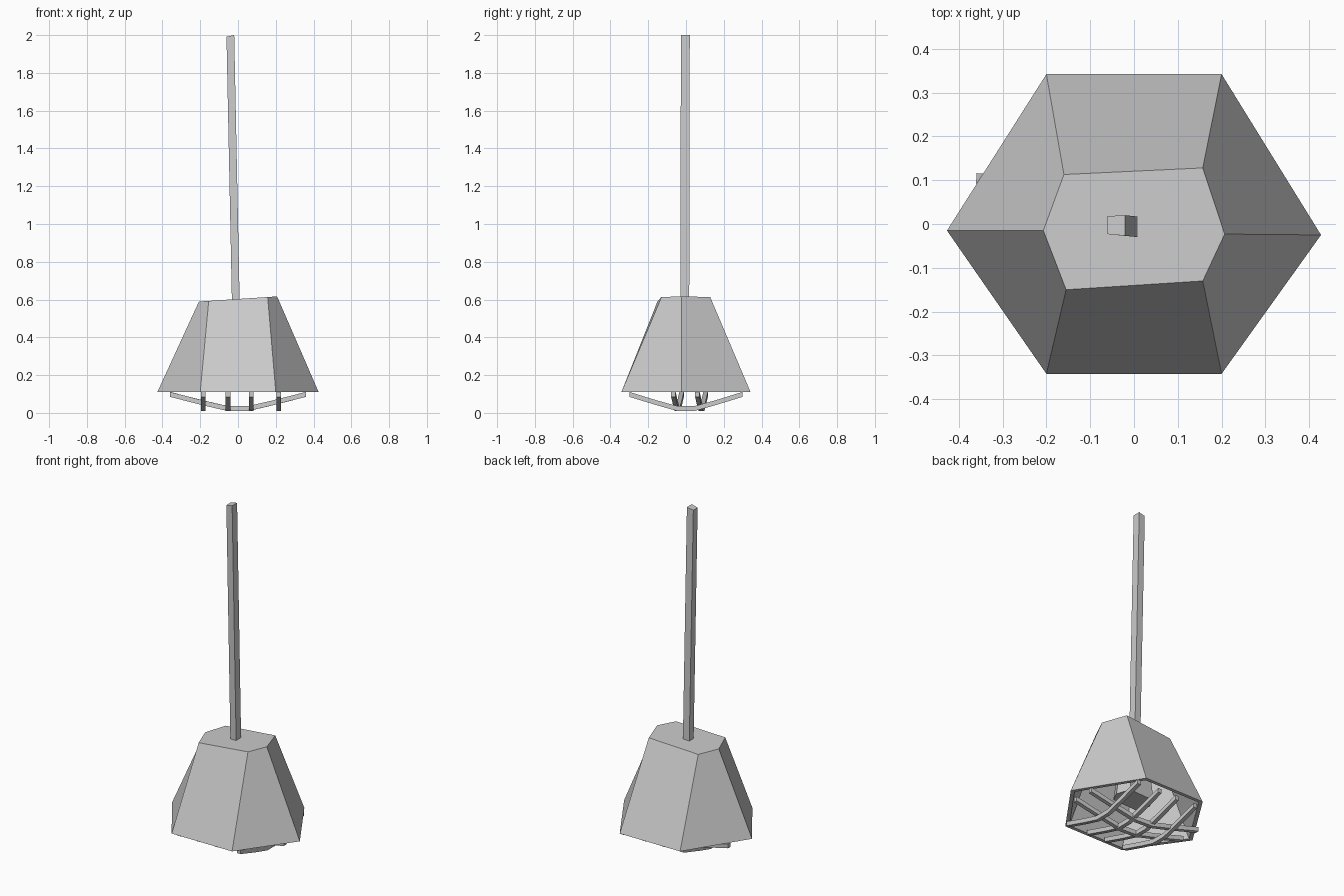
import bpy, bmesh
from mathutils import Vector

cube = bpy.data.objects.get("Cube")
if cube:
    bpy.data.objects.remove(cube, do_unlink=True)

grey = bpy.data.materials.new("plain grey")
grey.use_nodes = True
grey.diffuse_color = (0.6, 0.6, 0.6, 1)
grey.node_tree.nodes["Principled BSDF"].inputs["Base Color"].default_value = grey.diffuse_color


def loft(name, rings, cap_start=True, cap_end=True):
    """Skin a list of equal-length rings of points."""
    bm = bmesh.new()
    loops = [[bm.verts.new(p) for p in ring] for ring in rings]
    for a, b in zip(loops, loops[1:]):
        for i in range(len(a)):
            j = (i + 1) % len(a)
            bm.faces.new((a[i], a[j], b[j], b[i]))
    if cap_start:
        bm.faces.new(loops[0][::-1])
    if cap_end:
        bm.faces.new(loops[-1])
    bmesh.ops.recalc_face_normals(bm, faces=bm.faces[:])
    mesh = bpy.data.meshes.new(name)
    bm.to_mesh(mesh)
    bm.free()
    mesh.materials.append(grey)
    obj = bpy.data.objects.new(name, mesh)
    bpy.context.collection.objects.link(obj)
    return obj


def bar(name, path, width, depth):
    """Bent rectangular rod following a path that is mostly along x or y."""
    along = Vector(path[-1]) - Vector(path[0])
    side = Vector((along.y, -along.x, 0)).normalized() * width / 2
    up = Vector((0, 0, depth / 2))
    rings = [[Vector(p) + s * side + t * up for s, t in ((-1, -1), (1, -1), (1, 1), (-1, 1))]
             for p in path]
    return loft(name, rings)


# Hexagonal hollow shade with a slightly tilted top
rim = [(0.2, 0.342), (-0.2, 0.342), (-0.427, -0.015), (-0.2, -0.342), (0.2, -0.342), (0.427, -0.025)]
crown = [(0.157, 0.128), (-0.16, 0.113), (-0.207, -0.015), (-0.155, -0.15), (0.157, -0.13), (0.207, -0.023)]


def ring(points, scale, z, slope=0):
    return [(x * scale, y * scale, z + slope * x) for x, y in points]


loft("shade", [ring(crown, 1, 0.603, 0.066), ring(rim, 1, 0.11),
               ring(rim, 0.94, 0.11), ring(crown, 0.9, 0.58, 0.066)])

# Faceted lamp inside the shade
loft("lamp", [ring(crown, 0.55, 0.2), ring(crown, 0.3, 0.585)])

# Leaning square hanging pole
foot = [(-0.032, -0.026), (0.009, -0.03), (0.009, 0.017), (-0.032, 0.015)]
loft("hanging_pole", [[(x, y, 0.58) for x, y in foot],
                      [(x - 0.029, y + 0.003, 2.0 + 0.2 * (x - 0.009)) for x, y in foot]])

# Sagging guard bars: profile of position along the bar and height
sag = [(-1, 0.098), (-0.5, 0.052), (-0.15, 0.023), (0.15, 0.023), (0.5, 0.052), (1, 0.098)]
for n, x in enumerate((-0.183, -0.053, 0.069, 0.215)):
    bar(f"guard_bar_lengthwise_{n + 1}", [(x, 0.3 * t, z) for t, z in sag], 0.024, 0.026)
for n, y in enumerate((-0.045, 0.082)):
    bar(f"guard_bar_crosswise_{n + 1}",
        [(0.36 * t, y - 0.022 * t, z) for t, z in sag], 0.024, 0.026)
